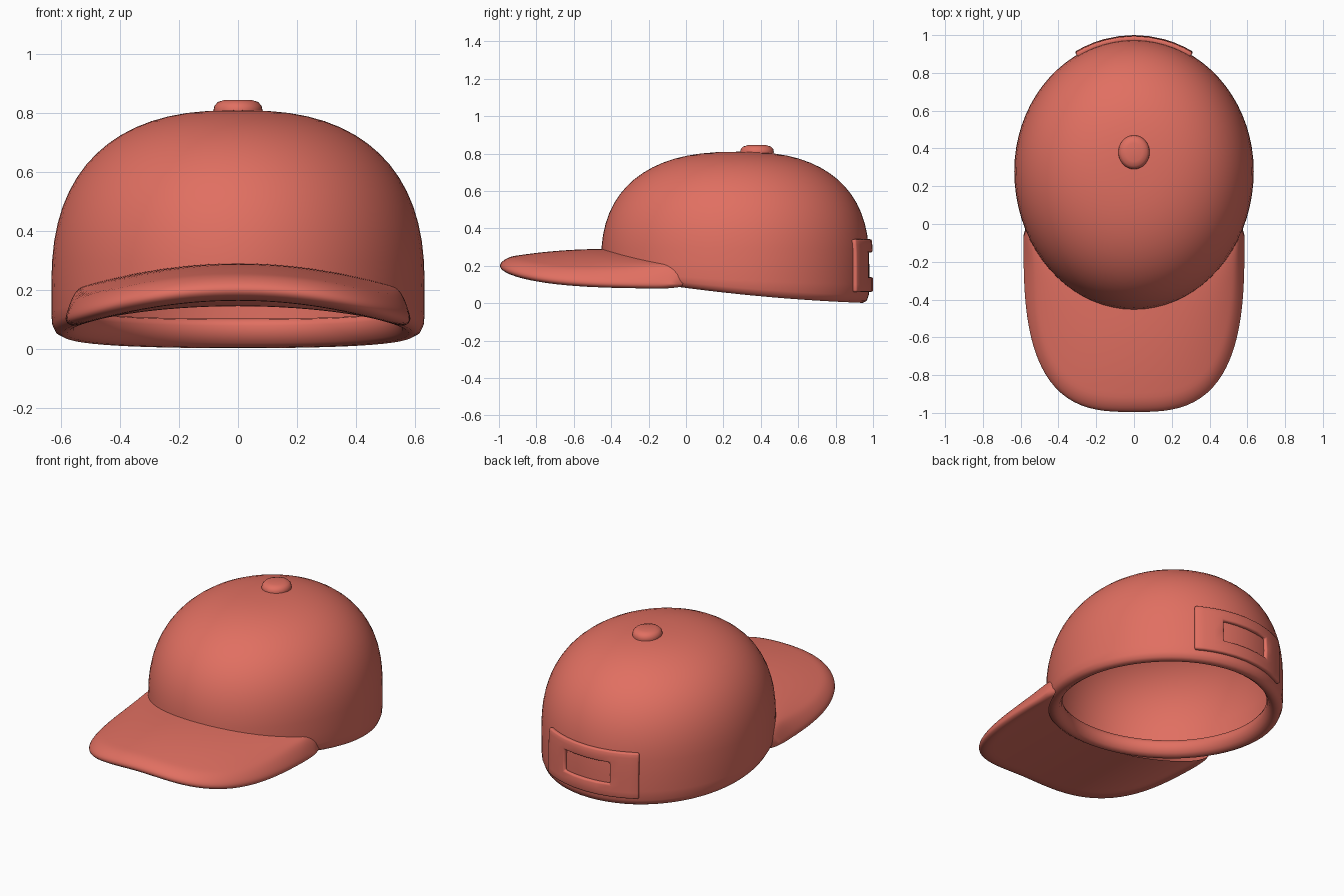
import bpy, bmesh, math
from math import sin, cos, pi

if "Cube" in bpy.data.objects:
    bpy.data.objects.remove(bpy.data.objects["Cube"])

mat = bpy.data.materials.new("coral_fabric")
mat.diffuse_color = (0.75, 0.16, 0.12, 1)
mat.use_nodes = True
mat.node_tree.nodes["Principled BSDF"].inputs["Base Color"].default_value = mat.diffuse_color

CY, Z0, TOP = 0.28, 0.2, 0.81           # crown centre, start of dome, crown height
HALF, FRONT, BACK = 0.634, 0.735, 0.70  # crown radii


def finish(name, verts, faces, angle=40):
    me = bpy.data.meshes.new(name)
    me.from_pydata(verts, [], faces)
    bm = bmesh.new()
    bm.from_mesh(me)
    bmesh.ops.remove_doubles(bm, verts=bm.verts, dist=0.0005)
    bmesh.ops.recalc_face_normals(bm, faces=bm.faces)
    bm.to_mesh(me)
    bm.free()
    me.materials.append(mat)
    ob = bpy.data.objects.new(name, me)
    bpy.context.collection.objects.link(ob)
    bpy.ops.object.select_all(action='DESELECT')
    ob.select_set(True)
    bpy.context.view_layer.objects.active = ob
    bpy.ops.object.shade_smooth_by_angle(angle=math.radians(angle))
    return ob


def grid_faces(rows, cols, wrap=False, start=0):
    return [(start + r * cols + c, start + r * cols + (c + 1) % cols,
             start + (r + 1) * cols + (c + 1) % cols, start + (r + 1) * cols + c)
            for r in range(rows - 1) for c in range(cols if wrap else cols - 1)]


def rim_z(y):
    u = max(0, (0.97 - y) / 1.42)
    return 0.05 * u + 0.1 * u * u


def crown_point(a, scale, off, z):
    """Point on the crown plan; a = 0 is the front, off moves it outward."""
    b = FRONT if cos(a) > 0 else BACK
    return ((HALF * scale + off) * sin(a), CY - (b * scale + off) * cos(a), z)


# Crown: outer dome, rolled rim, sweatband and inner lining in one closed skin
SEG, N = 72, 16
verts, rows = [], 0


def ring(scale, off, height):
    global rows
    rows += 1
    for i in range(SEG):
        a = 2 * pi * i / SEG
        x, y, _ = crown_point(a, scale, off, 0)
        verts.append((x, y, height(rim_z(y))))


def dome(off, order):
    for i in order:
        t = pi / 2 * i / N
        s = max(cos(t), 0.0) ** 0.8 if i < N else 0.004
        h = sin(t) ** 0.8
        ring(s * (1 + off / HALF), 0, lambda r, h=h: Z0 + (TOP - Z0 + off) * h)


dome(0, range(N, -1, -1))
for off, f, lift in [(0, 0.5, 0), (-0.003, 0.15, 0.012), (-0.014, 0, 0.012), (-0.035, 0, 0.001),
                     (-0.055, 0, 0.003), (-0.075, 0, 0.017), (-0.09, 0, 0.045), (-0.093, 0, 0.075),
                     (-0.085, 0, 0.095), (-0.06, 0, 0.1), (-0.03, 0, 0.1)]:
    ring(1, off, lambda r, f=f, l=lift: r + l + (Z0 - r) * f)
dome(-0.025, range(1, N + 1))
faces = grid_faces(rows, SEG, True)
faces += [tuple(range(SEG)), tuple(range((rows - 1) * SEG, rows * SEG))]
finish("crown", verts, faces, 60)

# Visor: arched plate with a rounded outer edge, thinning where it meets the crown sides
COLS, ROWS = 73, 19
top, bottom = [], []
for r in range(ROWS):
    v = (r / (ROWS - 1)) ** 1.8
    for c in range(COLS):
        p = pi / 2 * (2 * c / (COLS - 1) - 1)
        s, k = sin(p), cos(p)
        rad = (abs(s / 0.585) ** 3 + abs(k / 0.935) ** 3) ** (-1 / 3)
        ox, oy = rad * s, -0.06 - rad * k
        q = p * 0.74
        ix, iy = 0.62 * sin(q), CY - 0.715 * cos(q)
        x, y = ox + (ix - ox) * v, oy + (iy - oy) * v
        d = min(1, math.hypot(x - ox, y - oy) / 0.08)
        end = min(1, (1 - abs(p) / (pi / 2)) / 0.15)
        round_edge = math.sqrt(1 - (1 - d) ** 2) * math.sqrt(1 - (1 - end) ** 2)
        arch = 0.285 * x * x
        upper = 0.29 - 0.05 * (1 - v) ** 2
        top.append((x, y, 0.2 + (upper - 0.2) * round_edge - arch))
        bottom.append((x, y, 0.2 - 0.037 * round_edge - arch))
finish("visor", top + bottom,
       grid_faces(ROWS, COLS) + grid_faces(ROWS, COLS, start=len(top)), 60)

# Back strap: low raised band that follows the crown, with a window in the middle
angles = [-0.5, -0.42, -0.33, -0.24, -0.12, 0, 0.12, 0.24, 0.33, 0.42, 0.5]
levels = [0.06, 0.10, 0.14, 0.20, 0.27, 0.31, 0.34]
verts = []
for z in levels:
    s = (1 - max(0, (z - Z0) / (TOP - Z0)) ** 2.5) ** 0.4
    for a in angles:
        verts.append(crown_point(pi + a, s, -0.01, z))
faces = []
for f in grid_faces(len(levels), len(angles)):
    mid = [sum(verts[i][k] for i in f) / 4 for k in range(3)]
    if not (abs(mid[0]) < 0.14 and 0.14 < mid[2] < 0.27):
        faces.append(f)
strap = finish("back_strap", verts, faces)
# Make the band thicken outward
if sum(p.normal.y for p in strap.data.polygons) < 0:
    strap.data.flip_normals()
solid = strap.modifiers.new("thickness", 'SOLIDIFY')
solid.thickness, solid.offset = 0.03, 1
bev = strap.modifiers.new("soft_edges", 'BEVEL')
bev.width, bev.segments = 0.01, 2

# Button on top
prof = [(0.001, 0.845), (0.045, 0.845), (0.068, 0.838), (0.08, 0.825), (0.083, 0.81), (0.08, 0.78), (0.001, 0.78)]
verts = [(r * cos(2 * pi * i / 32), 0.38 + r * 1.08 * sin(2 * pi * i / 32), z)
         for r, z in prof for i in range(32)]
finish("top_button", verts, grid_faces(len(prof), 32, True) + [tuple(range(32))], 50)
